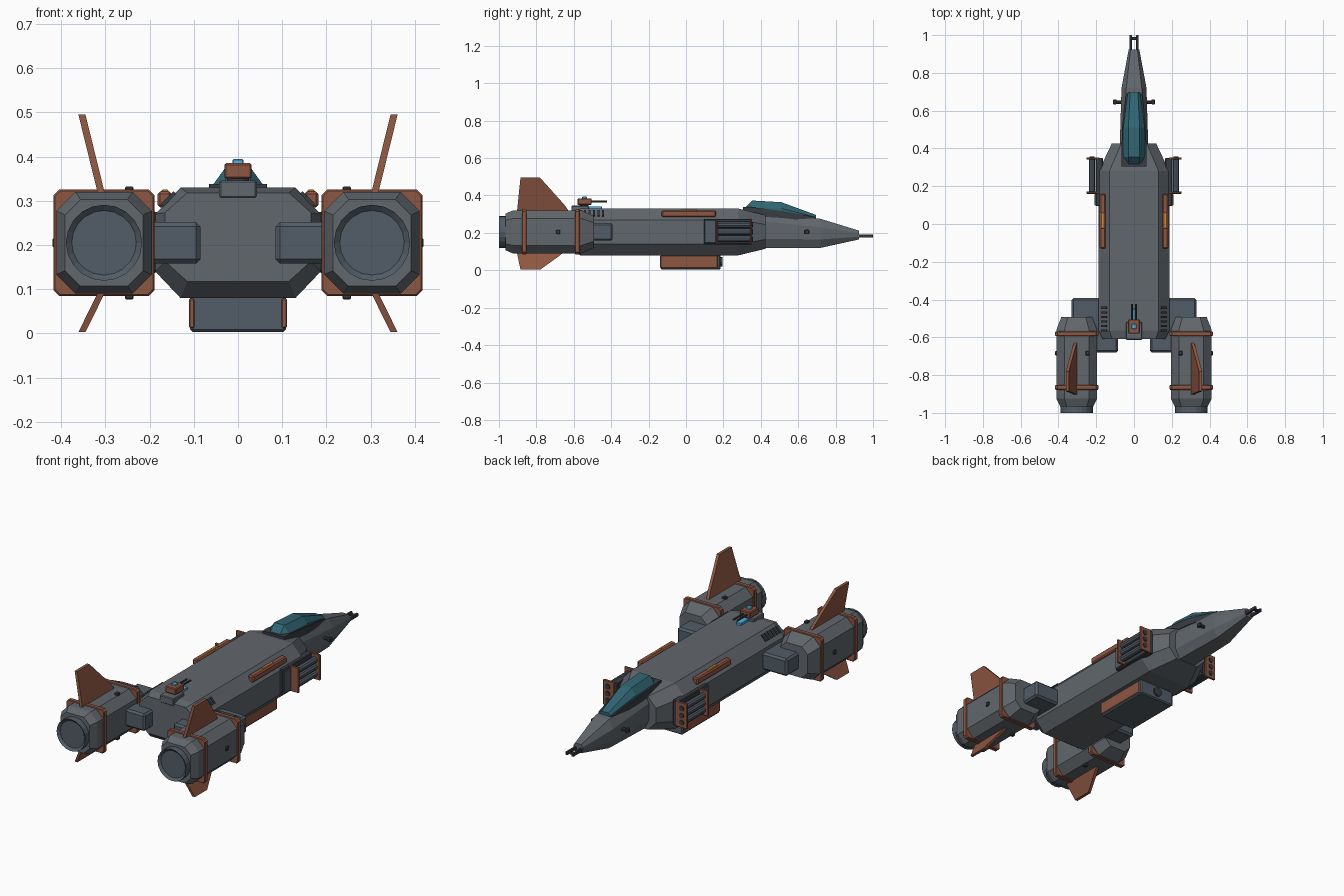
import bpy, bmesh, math
from mathutils import Matrix, Vector

if "Cube" in bpy.data.objects:
    bpy.data.objects.remove(bpy.data.objects["Cube"])


def mat(name, r, g, b):
    m = bpy.data.materials.new(name)
    m.diffuse_color = (r, g, b, 1)
    m.use_nodes = True
    m.node_tree.nodes["Principled BSDF"].inputs["Base Color"].default_value = m.diffuse_color
    return m


GREY = mat("hull_grey", 0.12, 0.135, 0.15)
BLUEGREY = mat("panel_grey", 0.085, 0.11, 0.135)
DARK = mat("dark_metal", 0.04, 0.045, 0.055)
RUST = mat("rust_red", 0.27, 0.095, 0.055)
GLASS = mat("canopy_glass", 0.03, 0.13, 0.17)
ORANGE = mat("orange_light", 0.7, 0.25, 0.05)
BLUE = mat("blue_light", 0.08, 0.45, 0.8)


def finish(name, bm, m, pair):
    bmesh.ops.recalc_face_normals(bm, faces=bm.faces)
    me = bpy.data.meshes.new(name)
    bm.to_mesh(me)
    bm.free()
    me.materials.append(m)
    ob = bpy.data.objects.new(name, me)
    bpy.context.collection.objects.link(ob)
    if pair:
        mod = ob.modifiers.new("mirror", 'MIRROR')
        mod.use_mirror_merge = False
    return ob


def box(name, x, y, z, m=GREY, bev=0.004, pair=False, tilt=0):
    """Bevelled box from (min, max) ranges, optionally tilted about y."""
    bm = bmesh.new()
    c = Vector([(a + b) / 2 for a, b in (x, y, z)])
    s = [b - a for a, b in (x, y, z)]
    bmesh.ops.create_cube(bm, size=1, matrix=Matrix.Translation(c)
                          @ Matrix.Rotation(tilt, 4, 'Y') @ Matrix.Diagonal((*s, 1)))
    if bev:
        bmesh.ops.bevel(bm, geom=bm.edges[:], offset=bev, segments=1, affect='EDGES')
    return finish(name, bm, m, pair)


def rod(name, c, r, length, axis='Y', m=DARK, n=12, pair=False, recess=None):
    bm = bmesh.new()
    rot = Matrix.Rotation(math.pi / 2, 4, 'X' if axis == 'Y' else 'Y') if axis != 'Z' else Matrix()
    bmesh.ops.create_cone(bm, cap_ends=True, segments=n, radius1=r, radius2=r, depth=length,
                          matrix=Matrix.Translation(c) @ rot)
    if recess:  # sunken rear cap
        cap = min(bm.faces, key=lambda f: f.calc_center_median().y)
        bmesh.ops.inset_region(bm, faces=[cap], thickness=recess[0])
        bmesh.ops.translate(bm, verts=cap.verts[:], vec=(0, recess[1], 0))
    ob = finish(name, bm, m, pair)
    return ob


def loft(name, rings, m=GREY, pair=False):
    bm = bmesh.new()
    rows = [[bm.verts.new(p) for p in r] for r in rings]
    n = len(rows[0])
    for a, b in zip(rows, rows[1:]):
        for i in range(n):
            bm.faces.new((a[i], a[(i + 1) % n], b[(i + 1) % n], b[i]))
    bm.faces.new(rows[0])
    bm.faces.new(rows[-1])
    return finish(name, bm, m, pair)


def octa(y, w, z0, z1, cx, cz, x=0):
    """Chamfered rectangle section: half width w, height z0..z1, chamfer cx by cz."""
    q = [(w, z0 + cz), (w, z1 - cz), (w - cx, z1), (cx - w, z1),
         (-w, z1 - cz), (-w, z0 + cz), (cx - w, z0), (w - cx, z0)]
    return [(x + a, y, b) for a, b in q]


# Main hull, narrower at both ends
loft("main_hull", [octa(-0.61, 0.165, 0.118, 0.318, 0.05, 0.045),
                   octa(-0.565, 0.187, 0.08, 0.33, 0.057, 0.06),
                   octa(0.28, 0.187, 0.08, 0.33, 0.057, 0.06),
                   octa(0.425, 0.118, 0.115, 0.295, 0.05, 0.05)])
# Nose section
loft("nose", [octa(0.30, 0.075, 0.118, 0.315, 0.025, 0.05),
              octa(0.43, 0.075, 0.118, 0.31, 0.025, 0.05),
              octa(0.72, 0.066, 0.12, 0.275, 0.025, 0.045),
              octa(0.925, 0.028, 0.165, 0.212, 0.01, 0.014)])
# Twin nose gun
box("nose_gun_barrel", (0.011, 0.024), (0.90, 1.0), (0.174, 0.192), DARK, 0.002, True)
box("nose_gun_bridge", (-0.02, 0.02), (0.975, 0.99), (0.177, 0.189), DARK, 0.002)


# Canopy and its frame
def hood(y, w, z0, z1, t):
    return [(w, y, z0), (w * 0.95, y, z0 + (z1 - z0) * 0.55), (w * t, y, z1),
            (-w * t, y, z1), (-w * 0.95, y, z0 + (z1 - z0) * 0.55), (-w, y, z0)]


loft("canopy_glass", [hood(0.315, 0.055, 0.29, 0.335, 0.5), hood(0.355, 0.06, 0.29, 0.373, 0.5),
                      hood(0.51, 0.06, 0.29, 0.364, 0.5), hood(0.695, 0.034, 0.268, 0.296, 0.6)], GLASS)
loft("canopy_frame", [[(s * w, y, z) for s, z in ((1, a), (1, b), (-1, b), (-1, a))]
                      for y, w, a, b in ((0.305, 0.065, 0.29, 0.338), (0.345, 0.066, 0.29, 0.338),
                                         (0.51, 0.064, 0.28, 0.318), (0.69, 0.042, 0.26, 0.285))], DARK)

# Side sensors on the nose
rod("nose_sensor_arm", (0.082, 0.645, 0.205), 0.009, 0.04, 'X', DARK, 8, True)
box("nose_sensor_head", (0.092, 0.11), (0.632, 0.66), (0.193, 0.217), DARK, 0.004, True)

# Shoulder armour strips with lights
box("shoulder_strip", (0.15, 0.182), (-0.13, 0.16), (0.285, 0.321), RUST, 0.006, True)
box("shoulder_light", (0.157, 0.174), (-0.025, 0.06), (0.31, 0.325), ORANGE, 0.003, True)

# Rear shoulder louvres
for i in range(6):
    y = -0.57 + i * 0.024
    box(f"louvre_{i + 1}", (0.136, 0.176), (y, y + 0.012), (0.297, 0.309), DARK, 0, True, math.radians(46))

# Missile pods: backing plate, tubes, two end plates
box("pod_backing", (0.165, 0.203), (0.095, 0.35), (0.138, 0.275), DARK, 0.004, True)
box("pod_side_panel", (0.18, 0.208), (0.098, 0.16), (0.145, 0.268), BLUEGREY, 0.003, True)
for i, z in enumerate((0.168, 0.206, 0.244)):
    rod(f"missile_tube_{i + 1}", (0.222, 0.258, z), 0.0175, 0.19, 'Y', BLUEGREY, 10, True)
    rod(f"tube_mouth_{i + 1}", (0.222, 0.352, z), 0.014, 0.012, 'Y', DARK, 10, True)
for label, y in (("rear", 0.16), ("front", 0.341)):
    box(f"pod_{label}_plate", (0.185, 0.252), (y, y + 0.012), (0.137, 0.276), RUST, 0.003, True)

# Belly pack
box("belly_pack", (-0.108, 0.108), (-0.135, 0.185), (0.003, 0.10), BLUEGREY, 0.006)
box("belly_side_plate", (0.098, 0.111), (-0.138, 0.17), (0.012, 0.079), RUST, 0.003, True)
rod("belly_sensor", (0, 0.185, 0.045), 0.025, 0.018, 'Y', DARK, 12)

# Rear turret
box("turret_base", (-0.043, 0.043), (-0.613, -0.52), (0.306, 0.346), GREY, 0.004)
box("turret_head", (-0.031, 0.031), (-0.58, -0.505), (0.35, 0.385), RUST, 0.004)
rod("turret_neck", (0, -0.545, 0.345), 0.025, 0.02, 'Z', DARK, 12)
box("turret_light", (-0.012, 0.012), (-0.555, -0.53), (0.38, 0.394), BLUE, 0.002)
rod("turret_barrel", (0.011, -0.465, 0.367), 0.005, 0.085, 'Y', DARK, 8, True)
box("turret_floor_light", (-0.014, 0.014), (-0.52, -0.45), (0.328, 0.342), BLUE, 0.002)

# Pylons joining engines to the hull
box("engine_pylon", (0.085, 0.33), (-0.68, -0.392), (0.158, 0.252), BLUEGREY, 0.01, True)

# Engine nacelles
EX, EZ = 0.303, 0.205


def ring(y, w, h, c):
    return octa(y, w, EZ - h, EZ + h, c, c, EX)


loft("engine_nacelle", [ring(-0.965, 0.088, 0.098, 0.035), ring(-0.925, 0.108, 0.115, 0.043),
                        ring(-0.56, 0.108, 0.115, 0.043), ring(-0.493, 0.082, 0.085, 0.035)], GREY, True)
rod("engine_nozzle", (EX, -0.97, EZ), 0.086, 0.06, 'Y', BLUEGREY, 20, True, (0.013, 0.012))
for label, y in (("rear", -0.878), ("front", -0.594)):
    loft(f"engine_band_{label}", [ring(y, 0.111, 0.117, 0.012), ring(y + 0.004, 0.114, 0.12, 0.012),
                                  ring(y + 0.022, 0.114, 0.12, 0.012), ring(y + 0.026, 0.111, 0.117, 0.012)],
         RUST, True)

# Small sensor blocks on each nacelle
box("nacelle_top_sensor", (0.236, 0.256), (-0.695, -0.673), (0.31, 0.332), DARK, 0.003, True)
box("nacelle_bottom_sensor", (0.236, 0.256), (-0.695, -0.673), (0.077, 0.1), DARK, 0.003, True)
box("nacelle_side_sensor", (0.40, 0.419), (-0.695, -0.673), (0.194, 0.216), DARK, 0.003, True)


# Swept fins leaning outward: outline in (y, z), x follows height
def fin(name, pts, zb, zt):
    rows = [[(0.305 + 0.048 * (z - zb) / (zt - zb) + d, y, z) for y, z in pts] for d in (-0.008, 0.008)]
    loft(name, rows, RUST, True)


fin("upper_fin", [(-0.905, 0.30), (-0.615, 0.30), (-0.65, 0.35), (-0.78, 0.495), (-0.885, 0.495)], 0.30, 0.495)
fin("lower_fin", [(-0.905, 0.10), (-0.65, 0.10), (-0.68, 0.075), (-0.78, 0.003), (-0.885, 0.003)], 0.10, 0.003)
